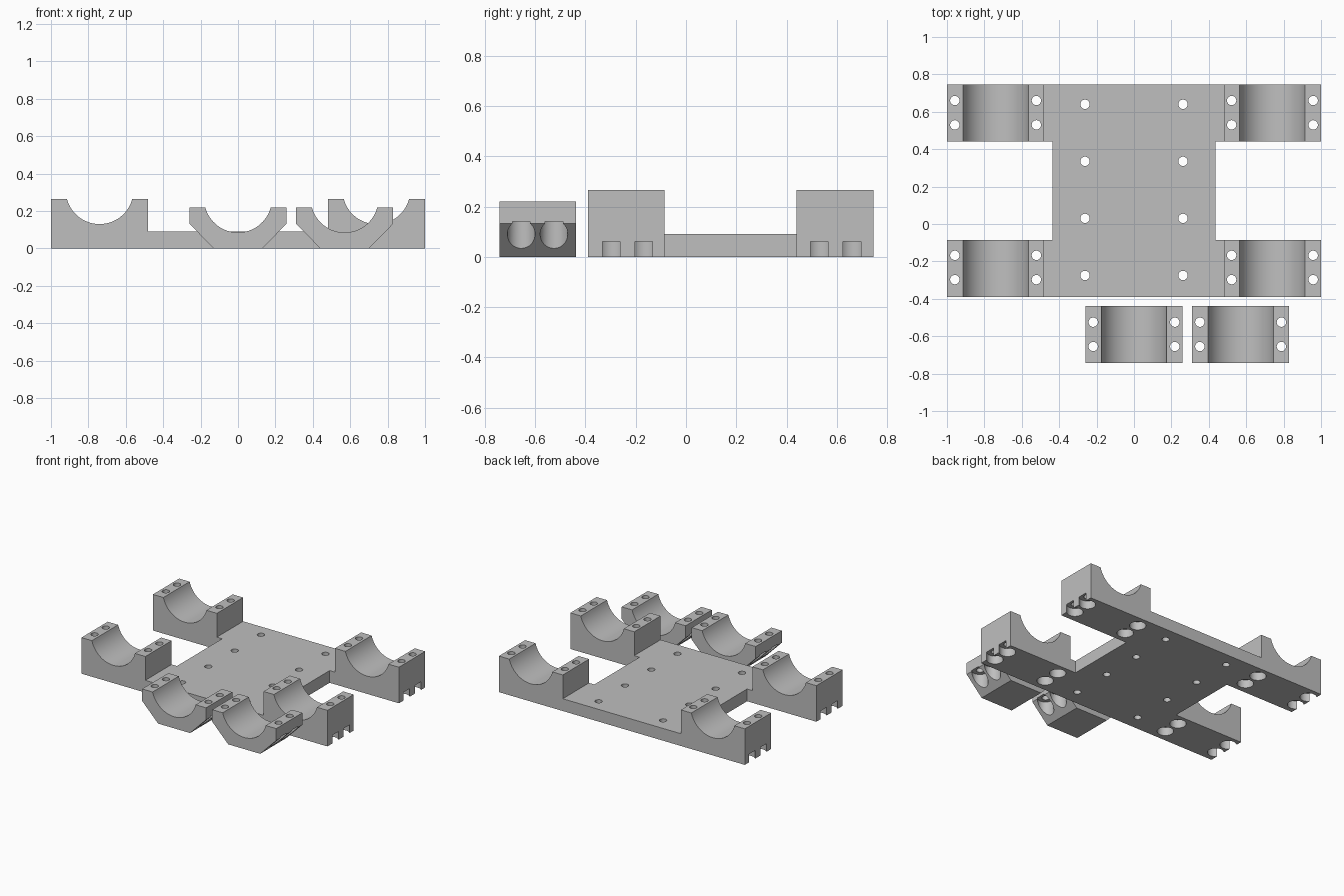
import bpy, bmesh, math
from mathutils import Matrix

if "Cube" in bpy.data.objects:
    bpy.data.objects.remove(bpy.data.objects["Cube"])

grey = bpy.data.materials.new("plain grey")
grey.diffuse_color = (0.52, 0.52, 0.52, 1)
grey.use_nodes = True
grey.node_tree.nodes["Principled BSDF"].inputs["Base Color"].default_value = grey.diffuse_color

HALF, SCREW, PITCH = 0.26, 0.218, 0.065   # saddle half width, screw offsets in x and y
GROOVE_R, GROOVE_DEPTH = 0.181, 0.135


def finish(bm, name):
    bmesh.ops.recalc_face_normals(bm, faces=bm.faces)
    mesh = bpy.data.meshes.new(name)
    bm.to_mesh(mesh)
    bm.free()
    ob = bpy.data.objects.new(name, mesh)
    bpy.context.collection.objects.link(ob)
    return ob


def extrude_profile(name, points, y0, y1):
    bm = bmesh.new()
    face = bm.faces.new([bm.verts.new((x, y0, z)) for x, z in points])
    ext = bmesh.ops.extrude_face_region(bm, geom=[face])
    moved = [v for v in ext["geom"] if isinstance(v, bmesh.types.BMVert)]
    bmesh.ops.translate(bm, verts=moved, vec=(0, y1 - y0, 0))
    ob = finish(bm, name)
    ob.data.materials.append(grey)
    return ob


def groove(cx, top, steps=32):
    """Arc across the saddle, left to right."""
    cz = top - GROOVE_DEPTH + GROOVE_R
    half = math.acos((cz - top) / GROOVE_R)
    angles = [-half + 2 * half * i / steps for i in range(steps + 1)]
    return [(cx + GROOVE_R * math.sin(a), cz - GROOVE_R * math.cos(a)) for a in angles]


def cylinders(spots, radius, z0, z1):
    bm = bmesh.new()
    for x, y in spots:
        bmesh.ops.create_cone(bm, cap_ends=True, segments=32, radius1=radius, radius2=radius,
                              depth=z1 - z0, matrix=Matrix.Translation((x, y, (z0 + z1) / 2)))
    return finish(bm, "cutter")


def boxes(bounds):
    bm = bmesh.new()
    for x0, x1, y0, y1, z0, z1 in bounds:
        m = Matrix.Translation(((x0 + x1) / 2, (y0 + y1) / 2, (z0 + z1) / 2))
        m = m @ Matrix.Diagonal((x1 - x0, y1 - y0, z1 - z0, 1))
        bmesh.ops.create_cube(bm, size=1, matrix=m)
    return finish(bm, "cutter")


def activate(ob):
    bpy.ops.object.select_all(action='DESELECT')
    ob.select_set(True)
    bpy.context.view_layer.objects.active = ob


def cut(ob, cutter):
    cutter.hide_render = True
    mod = ob.modifiers.new("cut", 'BOOLEAN')
    mod.operation, mod.solver, mod.object = 'DIFFERENCE', 'EXACT', cutter
    activate(ob)
    bpy.ops.object.modifier_apply(modifier=mod.name)
    bpy.data.objects.remove(cutter)


def smooth(ob):
    activate(ob)
    bpy.ops.object.shade_smooth_by_angle(angle=math.radians(30))


def screw_spots(cx, cy):
    return [(cx + sx * SCREW, cy + sy * PITCH) for sx in (-1, 1) for sy in (-1, 1)]


# Base plate with four saddle blocks: one profile, then the gaps between the arms are cut away
TOP, PLATE = 0.265, 0.09
profile = [(-1, 0), (-1, TOP)] + groove(-0.74, TOP) + [(-0.48, TOP), (-0.48, PLATE)]
profile += [(0.48, PLATE), (0.48, TOP)] + groove(0.74, TOP) + [(1, TOP), (1, 0)]
base = extrude_profile("base_plate", profile, -0.39, 0.745)
cut(base, boxes([(-1.2, -0.437, -0.085, 0.44, -0.1, 0.5),
                 (0.437, 1.2, -0.085, 0.44, -0.1, 0.5),
                 (-0.47, 0.47, -0.084, 0.439, PLATE + 0.05, 0.5)]))

# Screw holes, head recesses below, and plate mounting holes
spots = [s for cx in (-0.74, 0.74) for cy in (-0.2325, 0.595) for s in screw_spots(cx, cy)]
mounts = [(sx * 0.262, y) for sx in (-1, 1) for y in (-0.275, 0.03, 0.335, 0.64)]
cut(base, cylinders(spots + mounts, 0.025, -0.1, 0.5))
cut(base, cylinders(spots, 0.055, -0.1, 0.06))
smooth(base)

# Two loose clamps with chamfered undersides
for name, cx in (("clamp_left", 0.0), ("clamp_right", 0.57)):
    top = 0.22
    profile = [(cx - 0.13, 0), (cx - HALF, 0.132), (cx - HALF, top)] + groove(cx, top)
    profile += [(cx + HALF, top), (cx + HALF, 0.132), (cx + 0.13, 0)]
    clamp = extrude_profile(name, profile, -0.742, -0.438)
    spots = screw_spots(cx, -0.59)
    cut(clamp, cylinders(spots, 0.025, -0.1, 0.5))
    cut(clamp, cylinders(spots, 0.055, -0.1, 0.14))
    smooth(clamp)
